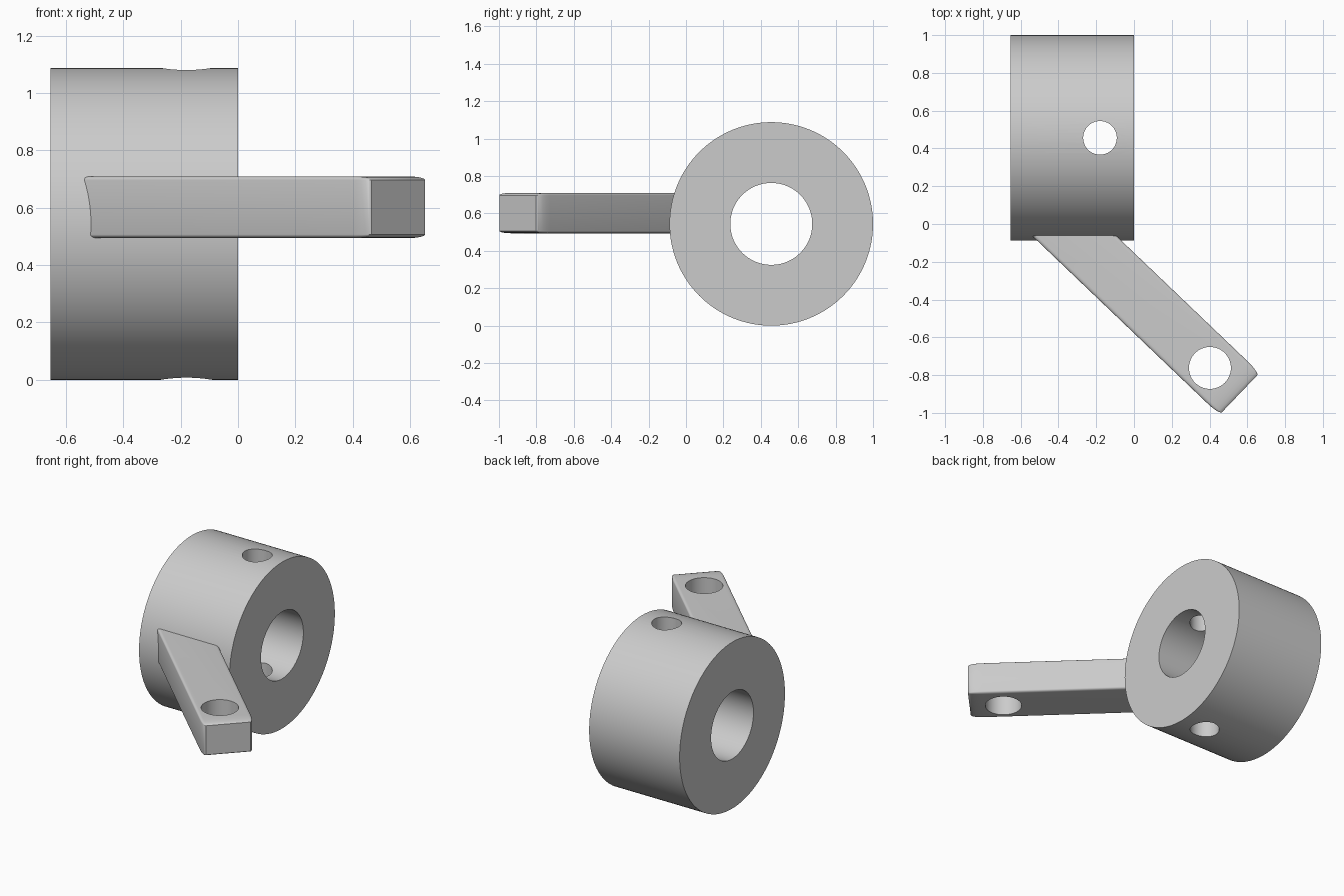
import bpy
import math
from mathutils import Vector

if "Cube" in bpy.data.objects:
    bpy.data.objects.remove(bpy.data.objects["Cube"], do_unlink=True)

# Single grey material
GREY = (0.6, 0.6, 0.6, 1.0)
mat = bpy.data.materials.new("light grey")
mat.use_nodes = True
mat.diffuse_color = GREY
mat.node_tree.nodes["Principled BSDF"].inputs["Base Color"].default_value = GREY


def cylinder(name, centre, radius, length, axis="Z", sides=128):
    turn = (0, math.pi / 2, 0) if axis == "X" else (0, 0, 0)
    bpy.ops.mesh.primitive_cylinder_add(vertices=sides, radius=radius, depth=length,
                                        location=centre, rotation=turn)
    ob = bpy.context.object
    ob.name = name
    ob.data.materials.append(mat)
    return ob


def apply_modifier(ob, mod):
    bpy.ops.object.select_all(action="DESELECT")
    ob.select_set(True)
    bpy.context.view_layer.objects.active = ob
    bpy.ops.object.modifier_apply(modifier=mod.name)


def cut(ob, cutter):
    cutter.hide_render = True
    mod = ob.modifiers.new("hole", "BOOLEAN")
    mod.operation = "DIFFERENCE"
    mod.solver = "EXACT"
    mod.object = cutter
    apply_modifier(ob, mod)
    bpy.data.objects.remove(cutter, do_unlink=True)


def finish(ob):
    bpy.ops.object.select_all(action="DESELECT")
    ob.select_set(True)
    bpy.context.view_layer.objects.active = ob
    bpy.ops.object.shade_smooth_by_angle(angle=math.radians(30))


# Hub: thick ring along x, with a bore and a vertical cross hole
R = 0.544
HUB_Y = 0.456
hub = cylinder("hub", (-0.327, HUB_Y, R), R, 0.654, "X")
cut(hub, cylinder("bore_cutter", (-0.327, HUB_Y, R), 0.219, 1.2, "X"))
cut(hub, cylinder("cross_hole_cutter", (-0.18, HUB_Y, R), 0.089, 2.0, sides=64))
finish(hub)

# Arm: soft-edged bar, stretched along its length, rooted inside the hub wall
angle = math.radians(-43.7)
along = Vector((math.cos(angle), math.sin(angle), 0))
across = Vector((-along.y, along.x, 0))
START, END, OFFSET = -0.44, 1.025, -0.264
centre = along * (START + END) / 2 + across * OFFSET + Vector((0, 0, 0.602))

bpy.ops.mesh.primitive_cube_add(size=1)
arm = bpy.context.object
arm.name = "arm"
arm.data.materials.append(mat)
bevel = arm.modifiers.new("soft_edges", "BEVEL")
bevel.width = 0.06
bevel.segments = 5
apply_modifier(arm, bevel)
arm.location = centre
arm.rotation_euler = (0, 0, angle)
arm.scale = (END - START, 0.308, 0.216)
bpy.ops.object.transform_apply(location=True, rotation=True, scale=True)
cut(arm, cylinder("arm_hole_cutter", (0.402, -0.762, 0.6), 0.111, 1.0, sides=64))
finish(arm)
